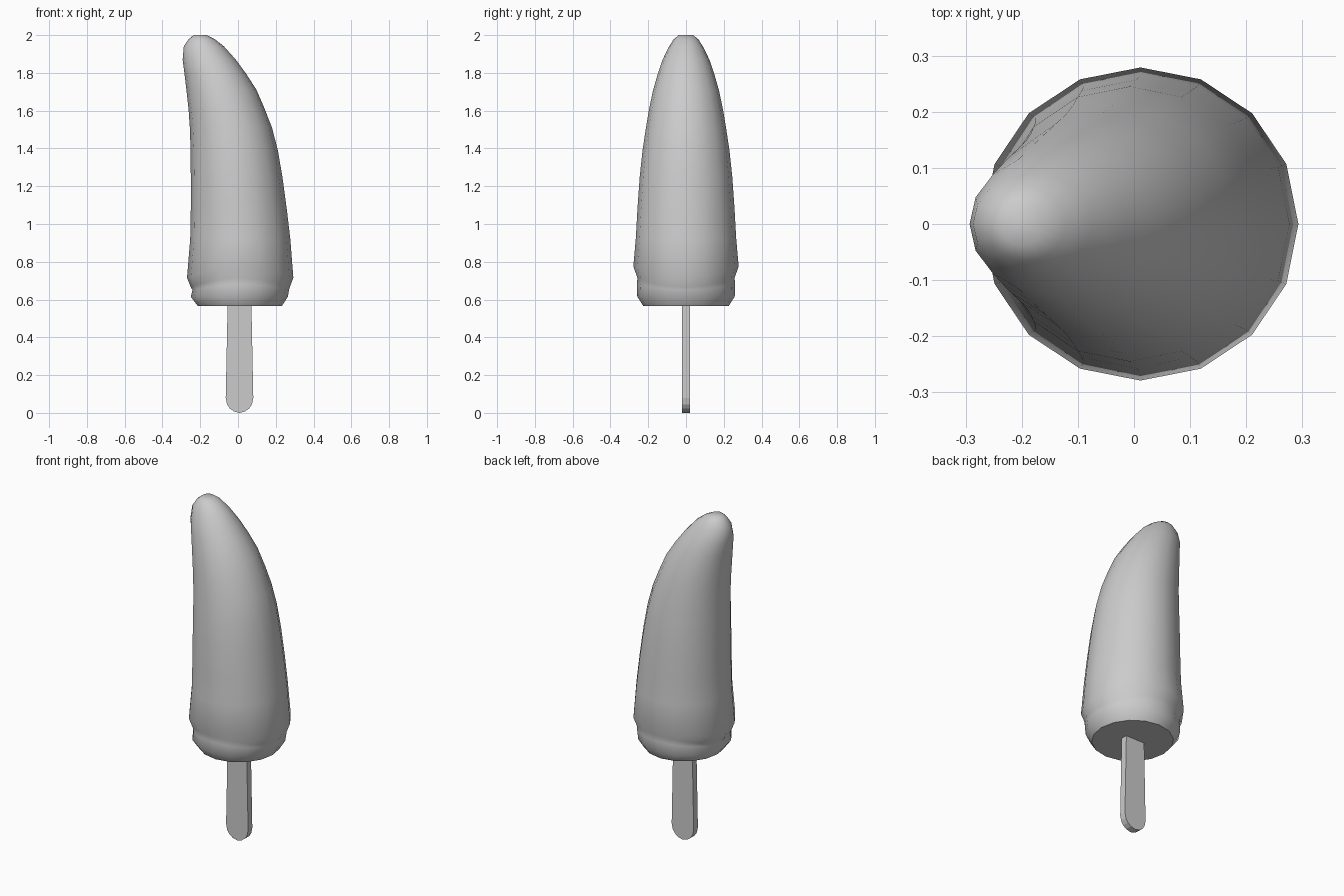
import bpy, bmesh, math

if "Cube" in bpy.data.objects:
    bpy.data.objects.remove(bpy.data.objects["Cube"])

SIDES = 16


def finish(bm, name):
    bmesh.ops.recalc_face_normals(bm, faces=bm.faces)
    mesh = bpy.data.meshes.new(name)
    bm.to_mesh(mesh)
    bm.free()
    obj = bpy.data.objects.new(name, mesh)
    bpy.context.collection.objects.link(obj)
    return obj


# Ice body: curved, tapering loft; (z, left x, right x, half depth, rim wave)
rings = [
    (0.565, -0.212, 0.232, 0.225, 0.0),
    (0.615, -0.250, 0.264, 0.258, 0.0),
    (0.665, -0.241, 0.270, 0.260, 0.015),
    (0.690, -0.250, 0.274, 0.257, 0.025),
    (0.745, -0.270, 0.293, 0.279, 0.030),
    (0.920, -0.253, 0.277, 0.266, 0.0),
    (1.080, -0.250, 0.258, 0.257, 0.0),
    (1.250, -0.250, 0.235, 0.245, 0.0),
    (1.390, -0.251, 0.211, 0.230, 0.0),
    (1.510, -0.255, 0.180, 0.212, 0.0),
    (1.610, -0.262, 0.141, 0.195, 0.0),
    (1.710, -0.273, 0.098, 0.174, 0.0),
    (1.800, -0.284, 0.040, 0.148, 0.0),
    (1.870, -0.293, -0.012, 0.124, 0.0),
    (1.940, -0.287, -0.074, 0.090, 0.0),
    (1.978, -0.262, -0.122, 0.065, 0.0),
    (2.000, -0.235, -0.165, 0.038, 0.0),
]
bm = bmesh.new()
loops = []
for z, left, right, depth, wave in rings:
    cx, rx = (left + right) / 2, (right - left) / 2
    loop = []
    for i in range(SIDES):
        a = 2 * math.pi * i / SIDES
        loop.append(bm.verts.new((cx + rx * math.cos(a), depth * math.sin(a),
                                  z - wave * math.cos(2 * a))))
    loops.append(loop)
for low, high in zip(loops, loops[1:]):
    for i in range(SIDES):
        j = (i + 1) % SIDES
        bm.faces.new((low[i], low[j], high[j], high[i]))
bm.faces.new(loops[0])
bm.faces.new(loops[-1])
body = finish(bm, "ice_body")
bpy.context.view_layer.objects.active = body
body.select_set(True)
bpy.ops.object.shade_smooth_by_angle(angle=math.radians(50))

# Flat wooden stick with a rounded end, slightly narrower at the top
half = [(0.0, 0.0), (0.030, 0.008), (0.052, 0.024), (0.066, 0.045),
        (0.073, 0.080), (0.062, 0.62)]
outline = half + [(-x, z) for x, z in reversed(half[1:])]
bm = bmesh.new()
face = bm.faces.new([bm.verts.new((x + 0.008, -0.02, z)) for x, z in outline])
extruded = bmesh.ops.extrude_face_region(bm, geom=[face], use_keep_orig=True)
bmesh.ops.translate(bm, vec=(0, 0.04, 0),
                    verts=[v for v in extruded["geom"] if isinstance(v, bmesh.types.BMVert)])
finish(bm, "stick")
